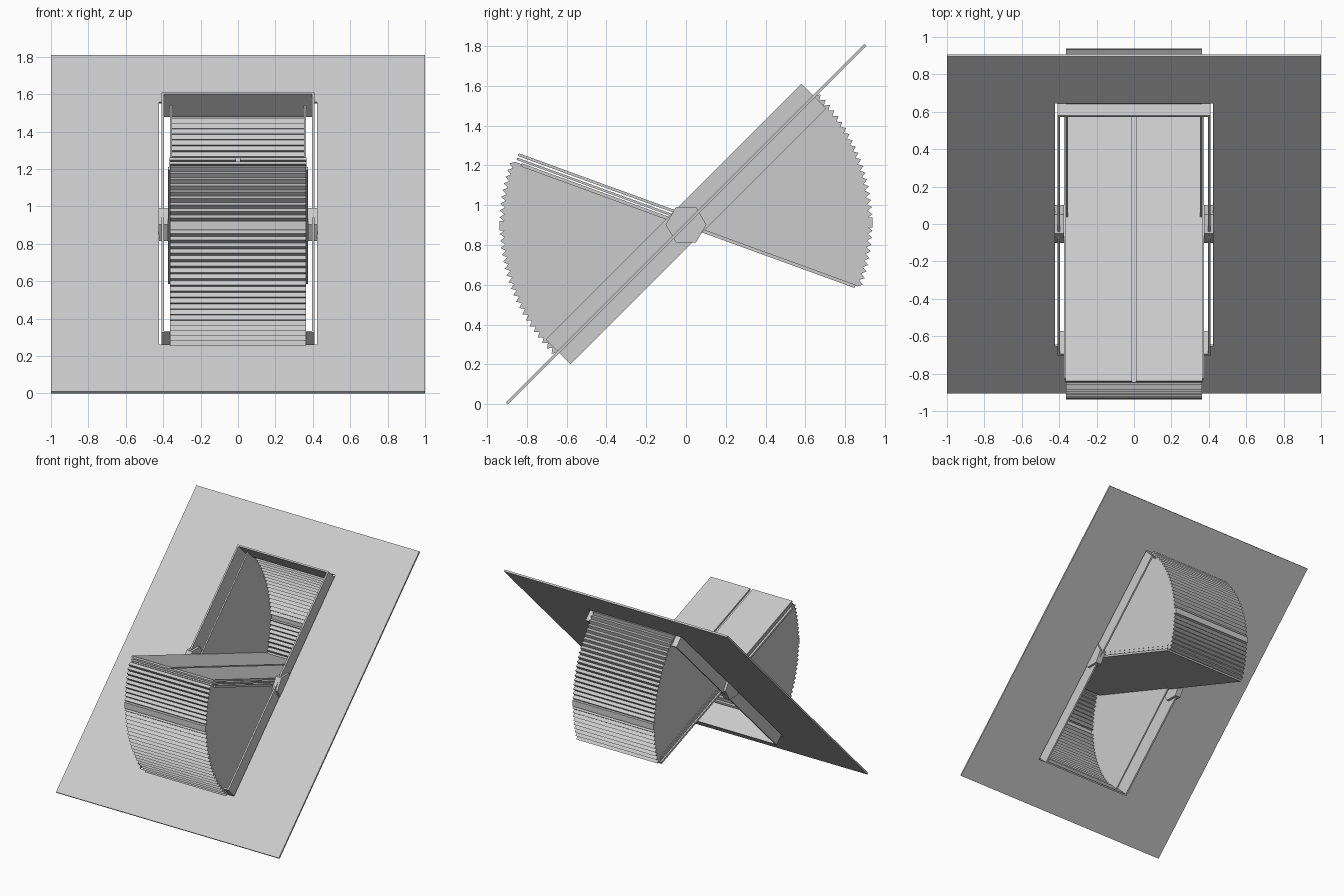
import bpy, bmesh
from math import sin, cos, radians

if "Cube" in bpy.data.objects:
    bpy.data.objects.remove(bpy.data.objects["Cube"])

CZ = 0.905                      # pivot height
TILT, SASH = 45, -20            # roof slope and opened sash slope


def prism(name, pts, spans):
    """Extrude a (y, z) profile along x for each (x0, x1) span."""
    bm = bmesh.new()
    for x0, x1 in spans:
        a = [bm.verts.new((x0, y, z)) for y, z in pts]
        b = [bm.verts.new((x1, y, z)) for y, z in pts]
        n = len(pts)
        bm.faces.new(a)
        bm.faces.new(b[::-1])
        for i in range(n):
            j = (i + 1) % n
            bm.faces.new((a[i], b[i], b[j], a[j]))
    bmesh.ops.recalc_face_normals(bm, faces=bm.faces)
    me = bpy.data.meshes.new(name)
    bm.to_mesh(me)
    bm.free()
    ob = bpy.data.objects.new(name, me)
    bpy.context.collection.objects.link(ob)
    return ob


def rect(deg, u0, u1, n0, n1):
    """Rectangle in the side plane, turned about the pivot."""
    c, s = cos(radians(deg)), sin(radians(deg))
    return [(u * c - n * s, CZ + u * s + n * c)
            for u, n in ((u0, n0), (u1, n0), (u1, n1), (u0, n1))]


def both(x0, x1):
    return [(-x1, -x0), (x0, x1)]


# roof panel with a rectangular opening
L, T = 1.273, 0.007
prism("roof_panel_sides", rect(TILT, -L, L, -T, T), both(0.422, 1.0))
prism("roof_panel_top", rect(TILT, 0.918, L, -T, T), [(-0.422, 0.422)])
prism("roof_panel_bottom", rect(TILT, -L, -0.918, -T, T), [(-0.422, 0.422)])

# thin-walled fixed frame
F, D = 0.908, 0.088
prism("frame_sides", rect(TILT, -F, F, -D, D), both(0.395, 0.408))
prism("frame_top", rect(TILT, F - 0.012, F, -D, D), [(-0.395, 0.395)])
prism("frame_bottom", rect(TILT, -F, -F + 0.012, -D, D), [(-0.395, 0.395)])

# hexagonal pivots
hexagon = [(0.102 * cos(radians(60 * i)), CZ - 0.003 + 0.102 * sin(radians(60 * i)))
           for i in range(6)]
prism("pivot_hinges", hexagon, both(0.375, 0.426))

# pivoting sash: base sheet, middle layer and two panes with a gap
prism("sash_base", rect(SASH, -0.88, 0.905, -0.012, 0.005), [(-0.375, 0.375)])
prism("sash_middle", rect(SASH, -0.91, 0.89, 0.012, 0.024), [(-0.365, 0.365)])
prism("sash_panes", rect(SASH, -0.91, 0.885, 0.033, 0.047), both(0.011, 0.365))


# pleated bellows, one each side of the pivot
def pleats(turn, r_out, r_in):
    pol = [(160, r_in)]
    for a0, a1, n in ((160, 179, 9), (182, 225, 20)):
        step = (a1 - a0) / n
        for i in range(n):
            pol += [(a0 + (i + .5) * step, r_out), (a0 + (i + 1) * step, r_in)]
        if a1 == 179:           # flat band between the two runs
            pol += [(179.01, r_out), (181.99, r_out), (182, r_in)]
    return [(r * cos(radians(a + turn)), CZ + r * sin(radians(a + turn)))
            for a, r in pol]


for name, turn in (("front_bellows", 0), ("back_bellows", 180)):
    outer = pleats(turn, 0.938, 0.914)
    inner = pleats(turn, 0.930, 0.906)
    prism(name + "_pleats", outer + inner[::-1], [(-0.362, 0.362)])
    prism(name + "_sides", [(0, CZ)] + outer, both(0.352, 0.363))
